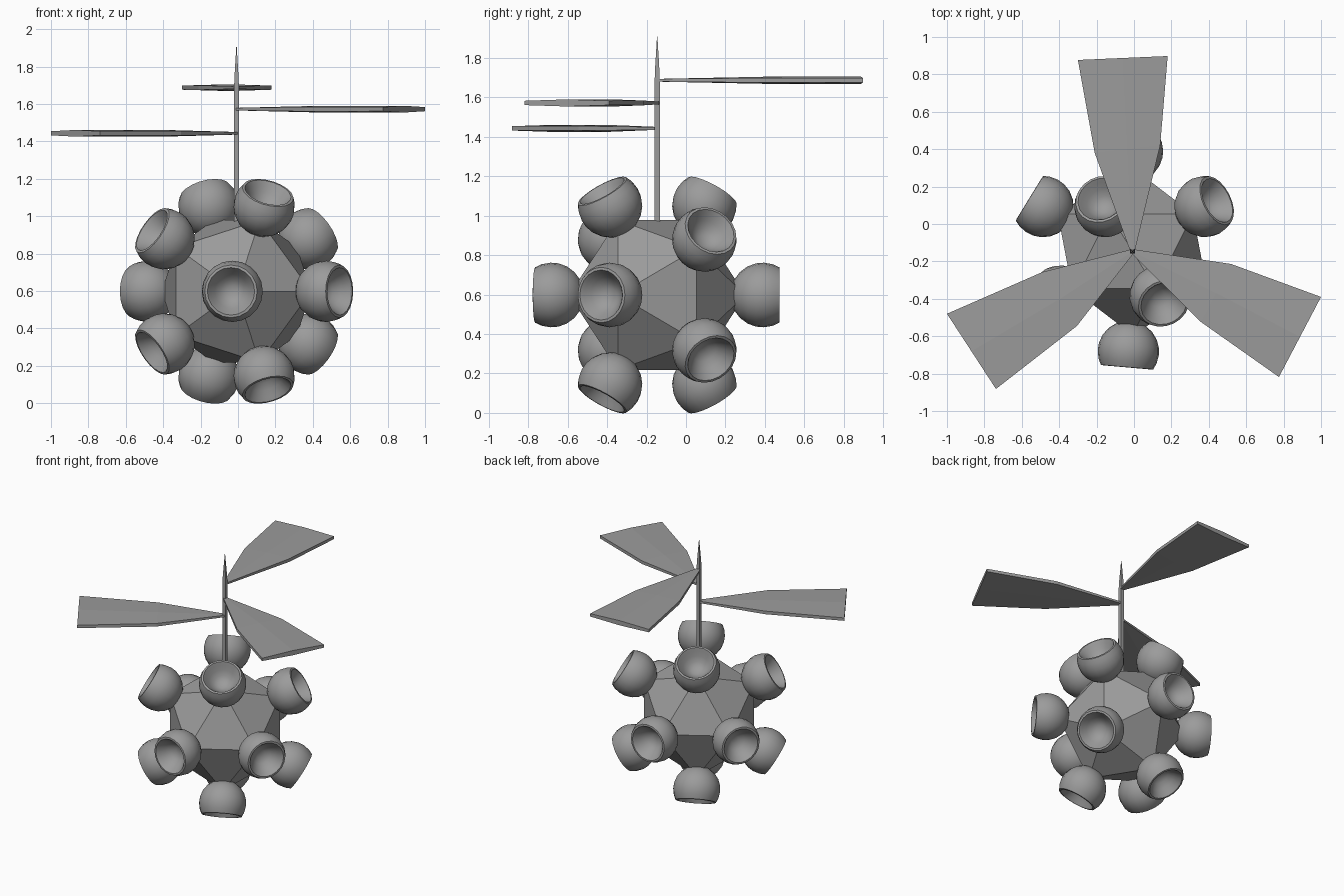
import bpy, bmesh, math
from mathutils import Vector, Matrix

if "Cube" in bpy.data.objects:
    bpy.data.objects.remove(bpy.data.objects["Cube"])

C = Vector((-0.008, -0.146, 0.598))   # body centre
GREY = bpy.data.materials.new("grey")
GREY.diffuse_color = (0.33, 0.33, 0.33, 1)
GREY.use_nodes = True
GREY.node_tree.nodes["Principled BSDF"].inputs["Base Color"].default_value = GREY.diffuse_color


def finish(name, bm, smooth=False):
    bmesh.ops.recalc_face_normals(bm, faces=bm.faces)
    me = bpy.data.meshes.new(name)
    bm.to_mesh(me)
    bm.free()
    me.materials.append(GREY)
    ob = bpy.data.objects.new(name, me)
    bpy.context.collection.objects.link(ob)
    if smooth:
        bpy.ops.object.select_all(action='DESELECT')
        ob.select_set(True)
        bpy.context.view_layer.objects.active = ob
        bpy.ops.object.shade_smooth_by_angle(angle=math.radians(40))
    return ob


def loft(bm, rings):
    """Skin a list of closed rings and cap both ends."""
    vs = [[bm.verts.new(p) for p in r] for r in rings]
    n = len(vs[0])
    for a, b in zip(vs, vs[1:]):
        for i in range(n):
            j = (i + 1) % n
            bm.faces.new((a[i], a[j], b[j], b[i]))
    bm.faces.new(vs[0])
    bm.faces.new(vs[-1])


# Twenty-sided body: two poles along y and two staggered rings of five
dirs = [Vector((0, -1, 0)), Vector((0, 1, 0))]
for side, start in ((-1, 0), (1, 36)):
    for k in range(5):
        a = math.radians(start + 72 * k)
        dirs.append(Vector((0.894 * math.cos(a), side * 0.447, 0.894 * math.sin(a))))
bm = bmesh.new()
for d in dirs:
    bm.verts.new(C + d * 0.447)
bmesh.ops.convex_hull(bm, input=bm.verts)
finish("body", bm)

# Hollow cup on every corner: outer ball, flat-cut rim, inner bowl
R = 0.164
profile = [(R * math.sin(math.radians(t)), -R * math.cos(math.radians(t)))
           for t in (12, 28, 45, 62, 78, 92, 108, 121)]
profile += [(0.127, 0.086), (0.113, 0.066), (0.092, 0.034), (0.064, 0.004), (0.03, -0.014)]
SEG = 20
for i, d in enumerate(dirs):
    turn = 0 if i == 1 else math.radians(-5)
    axis = Matrix.Rotation(turn, 3, 'Z') @ d
    centre = C + d * 0.535
    if i == 0:
        centre.x -= 0.022
    rot = axis.to_track_quat('Z', 'Y')
    rings = [[centre + rot @ Vector((r * math.cos(2 * math.pi * s / SEG),
                                     r * math.sin(2 * math.pi * s / SEG), h))
              for s in range(SEG)] for r, h in profile]
    bm = bmesh.new()
    loft(bm, rings)
    finish("cup_%02d" % (i + 1), bm, smooth=True)

# Square mast with a pointed tip
bm = bmesh.new()
loft(bm, [[(C.x + sx * w, C.y + sy * w, z) for sx, sy in ((-1, -1), (1, -1), (1, 1), (-1, 1))]
          for z, w in ((0.93, 0.013), (1.69, 0.013), (1.76, 0.010), (1.91, 0.001))])
finish("mast", bm)

# Three rotor blades: left and right corners at the middle and at the tip
blades = {
    "back_blade": (1.687, (-0.21, 0.38), (0.14, 0.42), (-0.30, 0.877), (0.18, 0.898)),
    "right_blade": (1.572, (0.52, -0.214), (0.358, -0.524), (1.0, -0.39), (0.775, -0.818)),
    "left_blade": (1.443, (-0.305, -0.545), (-0.49, -0.257), (-0.738, -0.882), (-1.0, -0.48)),
}
for name, (z, ml, mr, tl, tr) in blades.items():
    hub = Vector((C.x, C.y))
    across = (Vector(tr) - Vector(tl)).normalized() * 0.012
    stations = [(hub - across, hub + across, 0.007, 0.007),
                (Vector(ml), Vector(mr), 0.012, 0.018),
                (Vector(tl), Vector(tr), 0.011, 0.018)]
    rings = []
    for l, r, edge, mid in stations:
        m = (l + r) / 2
        rings.append([(p.x, p.y, z + h) for p, h in
                      ((l, -edge), (m, -mid), (r, -edge), (r, edge), (m, mid), (l, edge))])
    bm = bmesh.new()
    loft(bm, rings)
    finish(name, bm)
